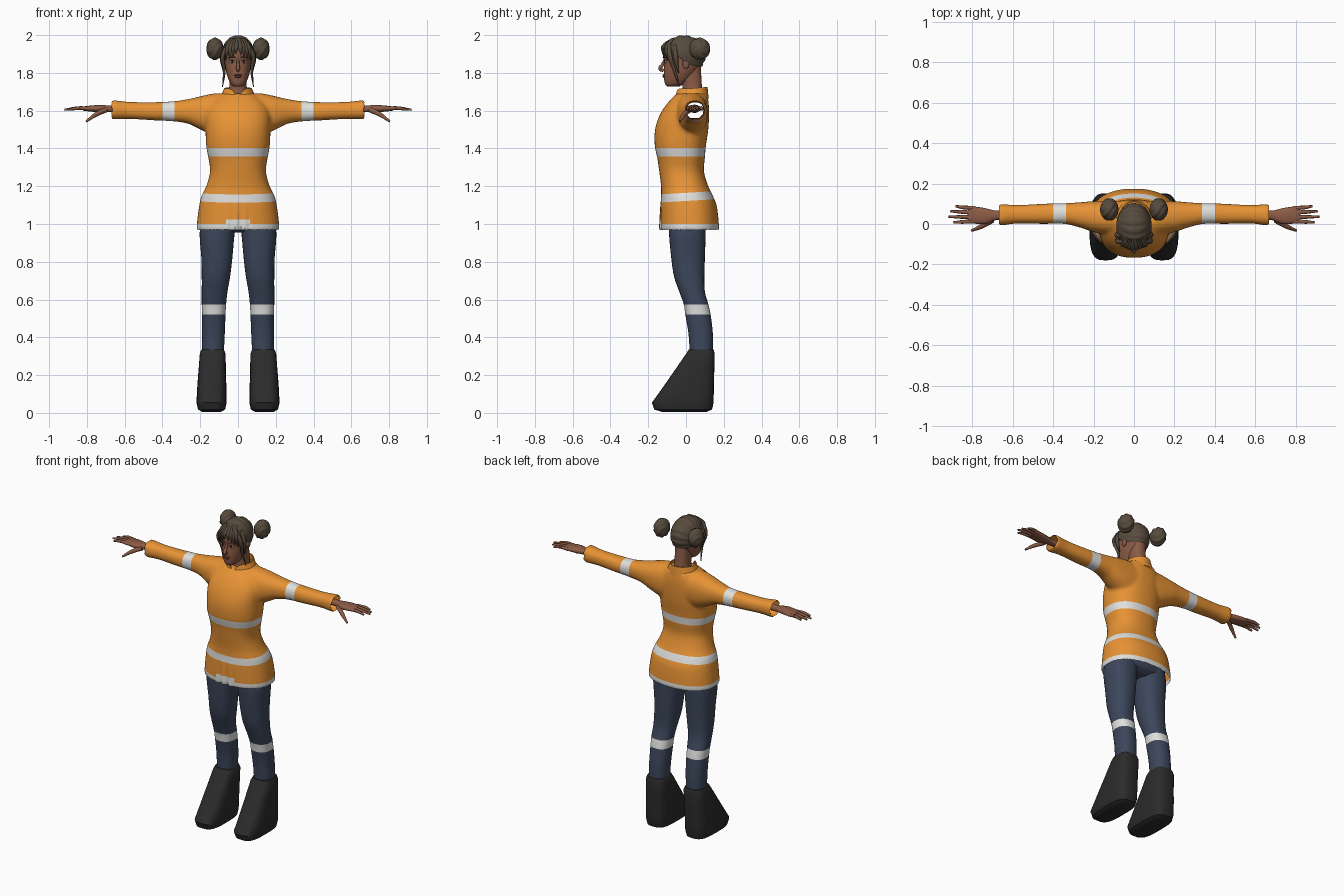
import bpy, bmesh
from math import sin, cos, pi, atan2, copysign, exp, radians
from mathutils import Vector

if "Cube" in bpy.data.objects:
    bpy.data.objects.remove(bpy.data.objects["Cube"])


def material(name, *rgb):
    m = bpy.data.materials.new(name)
    m.use_nodes = True
    m.diffuse_color = (*rgb, 1)
    m.node_tree.nodes["Principled BSDF"].inputs["Base Color"].default_value = (*rgb, 1)
    return m


ORANGE = material("orange cloth", 0.80, 0.29, 0.035)
SILVER = material("reflective tape", 0.74, 0.75, 0.73)
NAVY = material("navy cloth", 0.045, 0.062, 0.105)
BOOT = material("black rubber", 0.024, 0.024, 0.024)
SKIN = material("brown skin", 0.26, 0.105, 0.06)
HAIR = material("dark brown hair", 0.095, 0.07, 0.047)
WHITE = material("eye white", 0.7, 0.68, 0.65)
LIP = material("lip", 0.2, 0.06, 0.045)
DARK = material("dark eye", 0.02, 0.014, 0.01)
made = []


def finish(name, bm, *mats):
    bmesh.ops.recalc_face_normals(bm, faces=bm.faces)
    me = bpy.data.meshes.new(name)
    bm.to_mesh(me)
    bm.free()
    ob = bpy.data.objects.new(name, me)
    bpy.context.collection.objects.link(ob)
    for m in mats:
        me.materials.append(m)
    made.append(ob)
    return ob


def bake(ob):
    dg = bpy.context.evaluated_depsgraph_get()
    me = bpy.data.meshes.new_from_object(ob.evaluated_get(dg))
    ob.modifiers.clear()
    ob.data = me


def upright(a, b, t):
    return a, b, t


def loft(bm, rings, place=upright, n=32, power=2.3, sub=4, smooth=True):
    """Rings are (t, a0, a1, b0, b1): box limits of a rounded section at t."""
    def tangent(i, k):
        p, q = rings[max(i - 1, 0)], rings[min(i + 1, len(rings) - 1)]
        return (q[k] - p[k]) / (q[0] - p[0])
    rows = []
    for i in range(len(rings) - 1):
        p, q = rings[i], rings[i + 1]
        h = q[0] - p[0]
        for j in range(sub + (i == len(rings) - 2)):
            u = j / sub
            row = [p[0] + h * u]
            for k in range(1, 5):
                v = p[k] + (q[k] - p[k]) * u
                if smooth:
                    e = q[k] - p[k]
                    v += u * (1 - u) * ((1 - u) * (tangent(i, k) * h - e) - u * (tangent(i + 1, k) * h - e))
                row.append(v)
            rows.append(row)
    loops = []
    for t, a0, a1, b0, b1 in rows:
        loop = []
        for k in range(n):
            c, s = cos(2 * pi * k / n), sin(2 * pi * k / n)
            a = (a0 + a1) / 2 + (a1 - a0) / 2 * copysign(abs(c) ** (2 / power), c)
            b = (b0 + b1) / 2 + (b1 - b0) / 2 * copysign(abs(s) ** (2 / power), s)
            loop.append(bm.verts.new(place(a, b, t)))
        loops.append(loop)
    for lo, hi in zip(loops, loops[1:]):
        for k in range(n):
            bm.faces.new((lo[k], lo[(k + 1) % n], hi[(k + 1) % n], hi[k]))
    bm.faces.new(loops[0])
    bm.faces.new(loops[-1])


def tube(name, mat, points, radii, depth=0.01):
    cu = bpy.data.curves.new(name, "CURVE")
    cu.dimensions, cu.bevel_depth, cu.bevel_resolution = "3D", depth, 2
    cu.use_fill_caps, cu.resolution_u = True, 6
    sp = cu.splines.new("BEZIER")
    sp.bezier_points.add(len(points) - 1)
    for bp, co, r in zip(sp.bezier_points, points, radii):
        bp.co, bp.radius = co, r
        bp.handle_left_type = bp.handle_right_type = "AUTO"
    tmp = bpy.data.objects.new(name + "_path", cu)
    bpy.context.collection.objects.link(tmp)
    bpy.context.view_layer.update()
    me = bpy.data.meshes.new_from_object(tmp.evaluated_get(bpy.context.evaluated_depsgraph_get()))
    bpy.data.objects.remove(tmp)
    bm = bmesh.new()
    bm.from_mesh(me)
    return finish(name, bm, mat)


def ball(name, mat, centre, size, ridge=lambda v: 1, keep=lambda v: True, seg=24):
    bm = bmesh.new()
    bmesh.ops.create_uvsphere(bm, u_segments=seg, v_segments=seg * 2 // 3, radius=1)
    for v in bm.verts:
        k = ridge(v.co)
        v.co = Vector(c + p * s * k for c, p, s in zip(centre, v.co, size))
    bmesh.ops.delete(bm, geom=[v for v in bm.verts if not keep(v.co)], context="VERTS")
    return finish(name, bm, mat)


# Jacket: body and sleeves fused into one skin
bm = bmesh.new()
body = [(0.965, .22, -.135, .175), (1.0, .218, -.136, .174), (1.1, .205, -.135, .162), (1.15, .193, -.132, .142),
        (1.2, .168, -.132, .118), (1.28, .148, -.142, .095), (1.35, .157, -.152, .1), (1.41, .168, -.165, .105),
        (1.5, .172, -.164, .118), (1.58, .172, -.138, .122), (1.64, .15, -.098, .12), (1.69, .095, -.05, .112)]
loft(bm, [(z, -w, w, f, b) for z, w, f, b in body], n=48)
sleeve = [(.05, -.06, .115, 1.48, 1.69), (.12, -.055, .115, 1.47, 1.692), (.2, -.04, .113, 1.5, 1.676),
          (.26, -.02, .108, 1.53, 1.662), (.34, .0, .103, 1.543, 1.65), (.45, .0, .1, 1.549, 1.645),
          (.58, .002, .094, 1.556, 1.647), (.67, -.01, .1, 1.553, 1.657)]
for s in (1, -1):
    loft(bm, sleeve, lambda a, b, t: (s * t, a, b))
jacket = finish("jacket", bm, ORANGE, SILVER)
mod = jacket.modifiers.new("fuse", "REMESH")
mod.mode, mod.voxel_size = "VOXEL", 0.01
mod = jacket.modifiers.new("relax", "SMOOTH")
mod.iterations, mod.factor = 5, 0.5
bake(jacket)
jacket.data.materials.clear()
jacket.data.materials.append(ORANGE)
jacket.data.materials.append(SILVER)
bm = bmesh.new()
bm.from_mesh(jacket.data)
# Open hem and cuffs, then cut the tape edges
bm.normal_update()
ends = [f for f in bm.faces if (f.calc_center_median().z < .985 and f.normal.z < -.6)
        or (abs(f.calc_center_median().x) > .65 and abs(f.normal.x) > .6)]
bmesh.ops.delete(bm, geom=ends, context="FACES")
TILT = 0.06
cuts = [((0, 0, z), (0, 0, 1)) for z in (1.0, 1.357, 1.402)]
cuts += [((0, 0, z), (0, -TILT, 1)) for z in (1.122, 1.165)]
cuts += [((s * x, 0, 0), (1, 0, 0)) for s in (1, -1) for x in (.337, .4)]
for co, no in cuts:
    bmesh.ops.bisect_plane(bm, geom=bm.verts[:] + bm.edges[:] + bm.faces[:], plane_co=co, plane_no=no)
for f in bm.faces:
    x, y, z = f.calc_center_median()
    pleat = abs(x) < .06 and y < -.05 and z < 1.02
    f.material_index = int(z < 1.0 or pleat or 1.357 < z < 1.402 or 1.122 < z - TILT * y < 1.165
                           or .337 < abs(x) < .4)
for v in bm.verts:  # pleats in the front of the skirt
    x, y, z = v.co
    if z < 1.12 and y < -.05 and abs(x) < .09:
        v.co.y += .01 * sin(x * 130) * (1.12 - z) / .15 * (1 - abs(x) / .09)
finish("jacket_shell", bm, ORANGE, SILVER).name = "jacket_body"
made.remove(jacket)
bpy.data.objects.remove(jacket)

# Collar, dipping at the front
bm = bmesh.new()
N = 48
rows = []
for u in (0, .5, 1):
    row = []
    for k in range(N):
        c, s = cos(2 * pi * k / N), sin(2 * pi * k / N)
        dip = .04 * exp(-(c / .35) ** 2) if s < 0 else -.008 * s
        row.append(bm.verts.new((c * (.1 - .028 * u), .03 + s * (.09 - .006 * u), 1.662 + u * (.056 - dip))))
    rows.append(row)
for lo, hi in zip(rows, rows[1:]):
    for k in range(N):
        bm.faces.new((lo[k], lo[(k + 1) % N], hi[(k + 1) % N], hi[k]))
collar = finish("collar", bm, ORANGE)
collar.modifiers.new("thickness", "SOLIDIFY").thickness = 0.006
bake(collar)

# Pelvis
bm = bmesh.new()
loft(bm, [(.955, -.12, .12, -.04, .07), (.985, -.19, .19, -.09, .11), (1.12, -.17, .17, -.1, .11)])
finish("trouser_seat", bm, NAVY)

leg = [(.32, .075, .19, .02, .143), (.42, .07, .19, .013, .142), (.522, .066, .19, -.004, .13),
       (.575, .063, .192, -.012, .118), (.64, .056, .192, -.035, .1), (.72, .042, .192, -.063, .097),
       (.82, .03, .194, -.078, .1), (.95, .018, .203, -.09, .104), (1.04, .005, .19, -.09, .105)]
boot = [(.006, .09, .19, -.13, .11), (.018, .068, .212, -.168, .138), (.055, .06, .22, -.18, .146),
        (.15, .062, .215, -.112, .148), (.315, .066, .202, .002, .152), (.335, .075, .194, .014, .146)]
hand = [(.6, .02, .07, 1.588, 1.632), (.68, .02, .066, 1.592, 1.628), (.735, .0, .078, 1.592, 1.63),
        (.79, .002, .086, 1.596, 1.626), (.82, .008, .082, 1.6, 1.622)]
fingers = [(.078, .882, .088), (.056, .908, .063), (.034, .918, .036), (.013, .893, .008)]
for s, side in ((1, "left"), (-1, "right")):
    # Leg with knee tape
    bm = bmesh.new()
    loft(bm, leg, lambda a, b, t: (s * a, b, t))
    for f in bm.faces:
        f.material_index = int(.522 < f.calc_center_median().z < .575)
    band = [f for f in bm.faces if f.material_index]
    bmesh.ops.inset_region(bm, faces=band, thickness=.0005, depth=.004)
    finish(side + "_leg", bm, NAVY, SILVER)
    # Wedge boot
    bm = bmesh.new()
    loft(bm, boot, lambda a, b, t: (s * a, b, t), power=3.2, smooth=False, sub=2)
    finish(side + "_boot", bm, BOOT)
    # Hand
    bm = bmesh.new()
    loft(bm, hand, lambda a, b, t: (s * t, a, b), n=20)
    finish(side + "_palm", bm, SKIN)
    for i, (y0, x1, y1) in enumerate(fingers):
        tube(f"{side}_finger_{i + 1}", SKIN,
             [(s * .79, y0, 1.611), (s * .85, (y0 + y1) / 2, 1.613), (s * x1, y1, 1.605)], (1.05, .95, .55))
    tube(side + "_thumb", SKIN, [(s * .7, .02, 1.605), (s * .755, -.012, 1.578), (s * .803, -.033, 1.543)],
         (1.5, 1.2, .6))
    # Face and ear
    ball(side + "_eye", WHITE, (s * .031, -.107, 1.858), (.014, .007, .0065), seg=16)
    ball(side + "_iris", DARK, (s * .031, -.112, 1.858), (.006, .0035, .006), seg=12)
    tube(side + "_lash", DARK, [(s * .016, -.113, 1.862), (s * .031, -.114, 1.866), (s * .047, -.103, 1.861)],
         (.5, 1, .5), .0018)
    tube(side + "_brow", HAIR, [(s * .013, -.121, 1.88), (s * .032, -.117, 1.886), (s * .05, -.104, 1.88)],
         (.7, 1, .4), .0035)
    ball(side + "_ear", SKIN, (s * .074, .0, 1.85), (.009, .018, .028), seg=16)
    # Bun with twisted strands
    ball(side + "_bun", HAIR, (s * .122, .072, 1.927), (.045, .055, .058),
         lambda v: .93 + .1 * abs(sin(3 * atan2(v.z, v.y) + 4 * v.x)), seg=40)
    # Side locks
    tube(side + "_long_lock", HAIR, [(s * .05, -.09, 1.955), (s * .08, -.085, 1.89), (s * .073, -.06, 1.81),
                                     (s * .082, -.035, 1.725)], (1, 1.3, .8, .2))
    tube(side + "_temple_lock", HAIR, [(s * .06, -.06, 1.95), (s * .083, -.055, 1.89), (s * .077, -.04, 1.8)],
         (1, 1.4, .25))

# Head and neck
bm = bmesh.new()
head = [(1.728, -.022, .022, -.1, -.04), (1.74, -.038, .038, -.111, -.01), (1.78, -.056, .056, -.117, .035),
        (1.82, -.066, .066, -.117, .065), (1.86, -.071, .071, -.116, .085), (1.9, -.074, .074, -.122, .09),
        (1.95, -.064, .064, -.105, .07), (1.985, -.03, .03, -.06, .03)]
loft(bm, head)
finish("head", bm, SKIN)
bm = bmesh.new()
loft(bm, [(1.65, -.06, .06, -.025, .095), (1.72, -.046, .046, -.018, .085), (1.84, -.045, .045, -.04, .078)])
finish("neck", bm, SKIN)
tube("nose", SKIN, [(0, -.112, 1.872), (0, -.124, 1.845), (0, -.135, 1.822), (0, -.118, 1.812)], (.6, .8, 1.15, .8))
ball("upper_lip", LIP, (0, -.117, 1.788), (.021, .007, .005), seg=16)
ball("lower_lip", LIP, (0, -.116, 1.78), (.018, .008, .006), seg=16)

# Hair cap with combed ridges
ball("hair_cap", HAIR, (0, -.012, 1.893), (.091, .116, .106),
     lambda v: .965 + .045 * abs(sin(8 * atan2(v.z, v.y) + 2 * v.x * v.x)) * min(1, 2 - 2 * abs(v.x)),
     lambda v: v.z > 1.832 + max(0, .03 - v.y) * .6, seg=72)
# Fringe sweeping away from an off-centre parting
for i, (x, z) in enumerate([(-.066, 1.865), (-.047, 1.872), (-.028, 1.88), (-.012, 1.9), (.016, 1.895),
                            (.034, 1.88), (.052, 1.872), (.068, 1.862)]):
    tube(f"fringe_lock_{i + 1}", HAIR,
         [(x * .45, -.07, 1.978), (x * .8, -.124 + abs(x) * .35, 1.935), (x, -.13 + abs(x) * .5, z)], (.9, 1.25, .15))

bpy.ops.object.select_all(action="DESELECT")
for ob in made:
    ob.select_set(True)
bpy.context.view_layer.objects.active = made[0]
bpy.ops.object.shade_smooth_by_angle(angle=radians(45))
